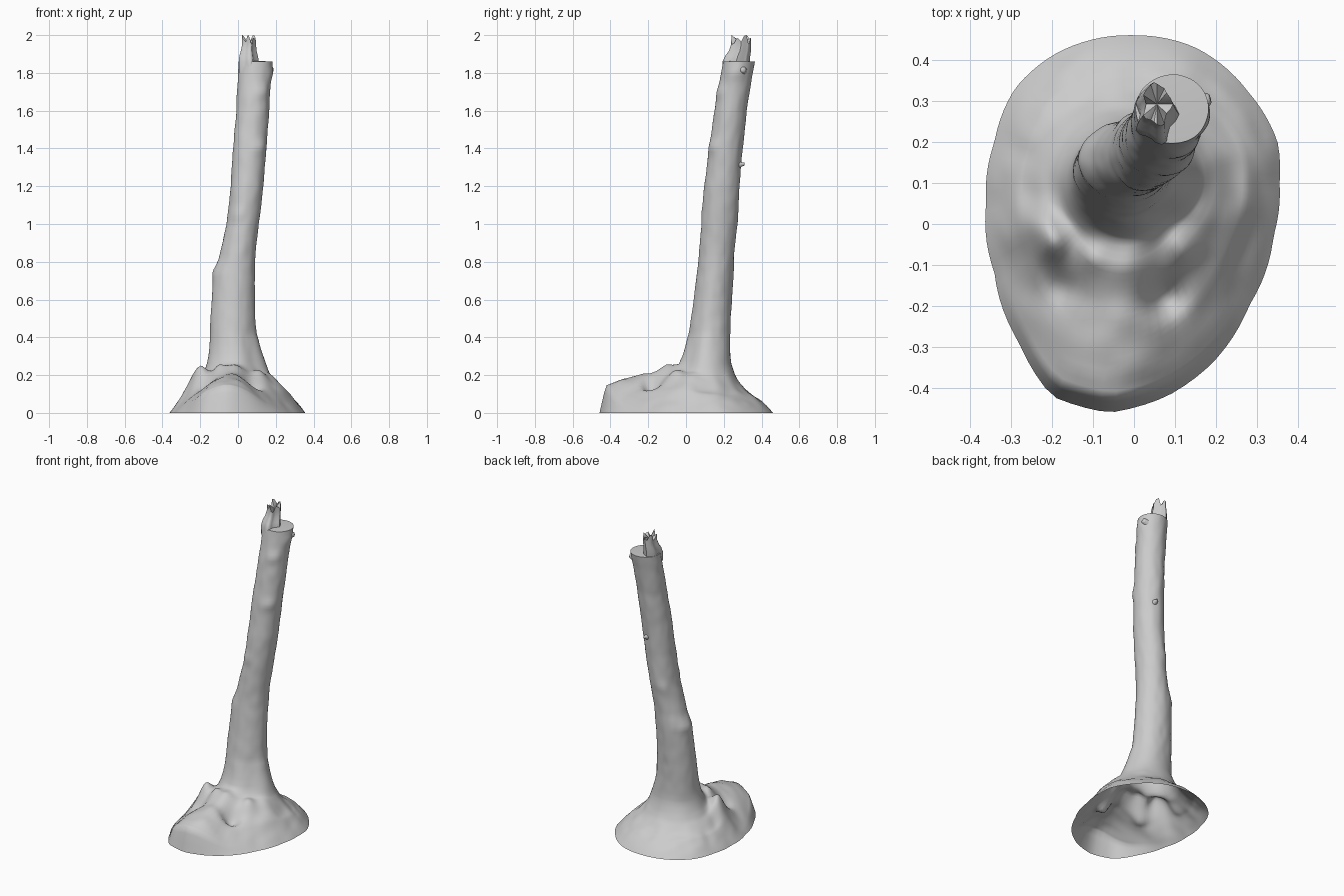
import bpy, bmesh, math
from mathutils import Vector, noise

cube = bpy.data.objects.get("Cube")
if cube:
    bpy.data.objects.remove(cube)

wood = bpy.data.materials.new("weathered grey")
wood.use_nodes = True
GREY = (0.6, 0.6, 0.6, 1)
wood.diffuse_color = GREY
wood.node_tree.nodes["Principled BSDF"].inputs["Base Color"].default_value = GREY

SEG = 96


def interp(table, v):
    """Read a row of values from a table keyed by its first column."""
    for a, b in zip(table, table[1:]):
        if v <= b[0]:
            f = max(0, (v - a[0]) / (b[0] - a[0]))
            return [p + (q - p) * f for p, q in zip(a[1:], b[1:])]
    return list(table[-1][1:])


def loft(name, rings, cap):
    """Skin a stack of equal rings, open at the bottom."""
    bm = bmesh.new()
    loops = [[bm.verts.new(p) for p in r] for r in rings]
    n = len(rings[0])
    for lo, hi in zip(loops, loops[1:]):
        for i in range(n):
            j = (i + 1) % n
            bm.faces.new((lo[i], lo[j], hi[j], hi[i]))
    mid = bm.verts.new(sum((v.co for v in loops[-1]), Vector()) / n + Vector((0, 0, cap)))
    for i in range(n):
        bm.faces.new((loops[-1][i], loops[-1][(i + 1) % n], mid))
    mesh = bpy.data.meshes.new(name)
    bm.to_mesh(mesh)
    bm.free()
    obj = bpy.data.objects.new(name, mesh)
    bpy.context.collection.objects.link(obj)
    mesh.materials.append(wood)
    bpy.ops.object.select_all(action='DESELECT')
    obj.select_set(True)
    bpy.context.view_layer.objects.active = obj
    bpy.ops.object.shade_smooth_by_angle(angle=math.radians(50))
    return obj


# Trunk limits by height: z, x min, x max, y min, y max
TRUNK = [(0.26, -.165, .15, -.04, .24), (0.3, -.157, .135, -.02, .236),
         (0.35, -.152, .118, -.003, .235), (0.42, -.149, .1, .015, .236),
         (0.5, -.145, .092, .027, .237), (0.6, -.14, .088, .042, .243),
         (0.74, -.13, .088, .058, .25), (0.82, -.10, .09, .067, .253),
         (1.0, -.06, .11, .08, .27), (1.2, -.04, .135, .095, .283),
         (1.4, -.025, .15, .12, .3), (1.6, -.01, .165, .15, .32),
         (1.8, 0, .175, .185, .355), (1.86, .005, .18, .195, .365)]
BASE = TRUNK[0][0]

# Ground outline, as angle and radius about its centre
HUB = Vector((-.01, .1, 0))
OUTLINE = [(.355, .1), (.35, .2), (.28, .32), (.15, .43), (0, .46), (-.1, .45),
           (-.2, .41), (-.29, .33), (-.34, .2), (-.36, .05), (-.34, -.12),
           (-.28, -.29), (-.2, -.42), (-.06, -.46), (.08, -.42), (.19, -.34),
           (.28, -.2), (.34, -.03)]
POLAR = sorted((math.atan2(y - HUB.y, x - HUB.x) % math.tau,
                math.hypot(x - HUB.x, y - HUB.y)) for x, y in OUTLINE)
POLAR = [(POLAR[-1][0] - math.tau, POLAR[-1][1])] + POLAR + [(POLAR[0][0] + math.tau, POLAR[0][1])]

# Mound slopes: distance in from the rim, plain slope height, front ridge height
SLOPE = [(0, 0, 0), (.08, .022, .145), (.2, .056, .168), (.4, .11, .19), (.6, .148, .208),
         (.8, .188, .23), (.92, .222, .248), (1, BASE, BASE)]
# Root lumps and hollows: x, y, spread, height
LUMPS = [(-.235, .0, .05, .06), (-.2, -.05, .045, .075), (-.1, -.075, .04, .04),
         (.12, -.06, .045, .045), (.07, -.18, .045, -.06), (-.17, -.16, .045, -.03),
         (.2, .0, .06, .03), (-.02, -.09, .04, .02)]


def trunk_point(z, a):
    x0, x1, y0, y1 = interp(TRUNK, z)
    # The foot is pinched between two roots
    pinch = 1 - .17 * math.exp(-(math.remainder(a - 5.45, math.tau) / .5) ** 2 - max(0, z - BASE) * 7)
    return Vector(((x0 + x1) / 2 + (x1 - x0) / 2 * math.cos(a) * pinch,
                   (y0 + y1) / 2 + (y1 - y0) / 2 * math.sin(a) * pinch, z))


def mound_point(t, a):
    rim = HUB + Vector((math.cos(a), math.sin(a), 0)) * interp(POLAR, a)[0]
    p = rim.lerp(trunk_point(BASE, a), t)
    plain, ridge = interp(SLOPE, t)
    # The back falls in a straighter slope than the sides
    plain *= 1 - .25 * min(1, max(0, .5 + .6 * math.sin(a))) * math.sin(math.pi * t)
    # The ridge falls gently on one side and steeply on the other
    off = a - math.radians(266)
    w = math.exp(-(off / (0.33 if off > 0 else 0.42)) ** 2)
    z = plain + (ridge - plain) * w
    fade = min(1, t * 5) * min(1, (1 - t) * 6)
    for x, y, s, h in LUMPS:
        z += fade * h * math.exp(-((p.x - x) ** 2 + (p.y - y) ** 2) / s ** 2)
    z += fade * 0.01 * noise.noise(p * 13)
    return Vector((p.x, p.y, max(0, z)))


# Healed bumps on the bark: height, angle, size
BUMPS = [(1.41, 310, .01), (1.7, 300, .01), (.75, 175, .005), (1.05, 250, .006),
         (1.0, 120, .006), (1.8, 355, .01)]


def bark_point(z, a):
    p = trunk_point(z, a)
    out = Vector((math.cos(a), math.sin(a), 0))
    push = 0.004 * math.cos(5 * a + 1) * math.exp(-(z - BASE) * 9)
    push += 0.003 * noise.noise(Vector((p.x * 9, p.y * 9, z * 6)))
    push += 0.002 * noise.noise(Vector((p.x * 25, p.y * 25, z * 14)))
    for bz, angle, size in BUMPS:
        turn = 1 - math.cos(a - math.radians(angle))
        push += size * math.exp(-((z - bz) / .035) ** 2 - turn * 9)
    return p + out * min(1, (z - BASE) * 8) * push


# Mound and trunk share one skin
angles = [math.tau * i / SEG for i in range(SEG)]
rings = [[mound_point(t, a) for a in angles]
         for t in [0, .03, .06, .09] + [.12 + .04 * i for i in range(22)]]
rings += [[bark_point(BASE + (1.86 - BASE) * i / 80, a) for a in angles] for i in range(81)]
loft("trunk_and_roots", rings, 0.004)

# Splintered stub left standing on the broken top
STUB = [(1.80, .055, .262, .048, .062), (1.86, .053, .266, .048, .068),
        (1.89, .052, .274, .044, .062), (1.915, .053, .285, .038, .055),
        (1.95, .056, .292, .033, .05)]
rings = []
for z, cx, cy, rx, ry in STUB:
    rings.append([Vector((cx + rx * math.cos(a) * (1 + .2 * math.cos(5 * a)),
                          cy + ry * math.sin(a) * (1 + .12 * math.sin(4 * a)), z))
                  for a in angles[::4]])
teeth = [.015, .045, .05, .02, 0, .01, .035, .03]
rings.append([Vector((p.x, p.y, 1.95 + teeth[i % 8])) for i, p in enumerate(rings[-1])])
loft("splintered_stub", rings, -0.02)


# Snapped twigs
def twig(name, base, direction, radius, length):
    turn = Vector(direction).to_track_quat('Z', 'Y')
    steps = [(-.5, 1.5), (0, 1.3), (.4, .9), (.8, .75), (1, .5)]
    loft(name, [[Vector(base) + turn @ Vector((radius * s * math.cos(a), radius * s * math.sin(a), length * f))
                 for a in angles[::8]] for f, s in steps], 0.003)


twig("back_twig", (.08, .288, 1.315), (.1, 1, .15), .012, .022)
twig("upper_twig", (.165, .30, 1.815), (1, .25, .1), .02, .022)
